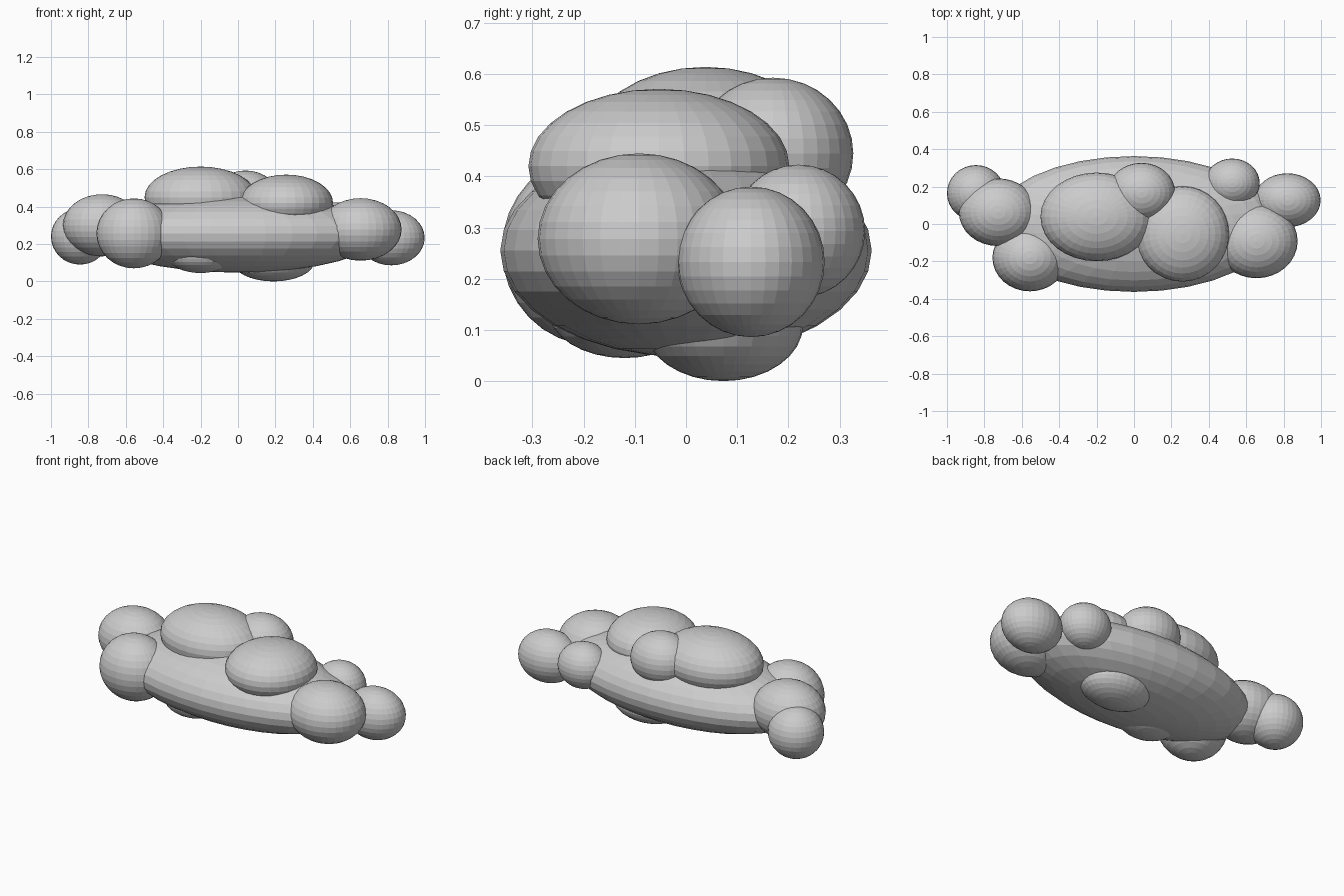
import bpy

# name: (centre, radii) of every ellipsoid puff in the cloud
PUFFS = {
    "cloud_body": ((0, 0, 0.255), (0.76, 0.363, 0.208)),
    # billows on top
    "top_left_puff": ((-0.20, 0.038, 0.45), (0.30, 0.237, 0.164)),
    "top_right_puff": ((0.258, -0.053, 0.42), (0.25, 0.255, 0.151)),
    "top_back_puff": ((0.04, 0.17, 0.445), (0.18, 0.157, 0.148)),
    # left end
    "left_end_puff": ((-0.845, 0.165, 0.24), (0.155, 0.15, 0.15)),
    "left_mid_puff": ((-0.727, 0.063, 0.30), (0.209, 0.181, 0.166)),
    "left_front_puff": ((-0.557, -0.18, 0.257), (0.20, 0.18, 0.187)),
    # right end
    "right_end_puff": ((0.82, 0.127, 0.233), (0.178, 0.144, 0.147)),
    "right_front_puff": ((0.655, -0.092, 0.278), (0.22, 0.198, 0.167)),
    "right_back_puff": ((0.525, 0.22, 0.293), (0.147, 0.13, 0.13)),
    # small swells underneath
    "under_right_puff": ((0.19, 0.073, 0.11), (0.22, 0.156, 0.11)),
    "under_left_puff": ((-0.20, -0.12, 0.14), (0.18, 0.15, 0.095)),
}


def puff(name, centre, radii):
    bpy.ops.mesh.primitive_uv_sphere_add(segments=32, ring_count=16, radius=1, location=centre)
    obj = bpy.context.object
    obj.name = name
    obj.scale = radii
    bpy.ops.object.transform_apply(location=False, rotation=False, scale=True)


for name, (centre, radii) in PUFFS.items():
    puff(name, centre, radii)
